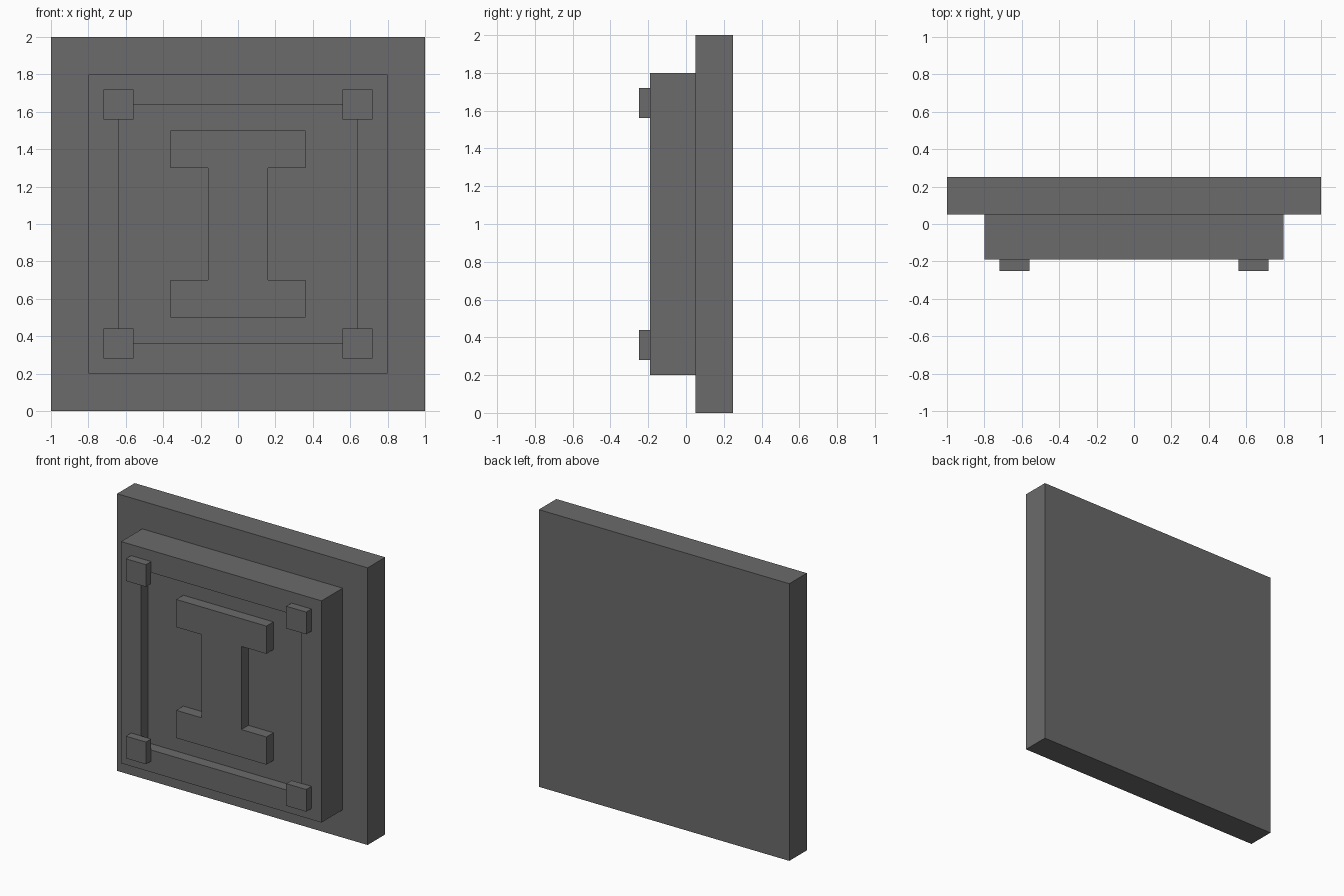
import bpy
import bmesh
from mathutils import Vector

if "Cube" in bpy.data.objects:
    bpy.data.objects.remove(bpy.data.objects["Cube"], do_unlink=True)

# Single stone colour
stone = bpy.data.materials.new("dark_grey_stone")
stone.use_nodes = True
colour = (0.15, 0.145, 0.15, 1)
stone.diffuse_color = colour
bsdf = next(n for n in stone.node_tree.nodes if n.type == "BSDF_PRINCIPLED")
bsdf.inputs["Base Color"].default_value = colour


def finish(bm, name):
    bmesh.ops.recalc_face_normals(bm, faces=bm.faces[:])
    mesh = bpy.data.meshes.new(name)
    bm.to_mesh(mesh)
    bm.free()
    mesh.materials.append(stone)
    obj = bpy.data.objects.new(name, mesh)
    bpy.context.collection.objects.link(obj)
    return obj


def slab(outline, front, back):
    """Extrude an (x, z) outline from the front depth to the back depth."""
    bm = bmesh.new()
    face = bm.faces.new([bm.verts.new((x, front, z)) for x, z in outline])
    result = bmesh.ops.extrude_face_region(bm, geom=[face], use_keep_orig=True)
    verts = [v for v in result["geom"] if isinstance(v, bmesh.types.BMVert)]
    bmesh.ops.translate(bm, verts=verts, vec=(0, back - front, 0))
    bmesh.ops.recalc_face_normals(bm, faces=bm.faces[:])
    return bm


def square(x, z, half):
    return [(x - half, z - half), (x + half, z - half),
            (x + half, z + half), (x - half, z + half)]


# Wide backing plate
finish(slab(square(0, 1, 1), 0.05, 0.25), "back_plate")

# Raised panel with a square recess in its front
bm = slab(square(0, 1, 0.8), -0.19, 0.05)
front = min(bm.faces, key=lambda f: f.calc_center_median().y)
bmesh.ops.inset_region(bm, faces=[front], thickness=0.16, use_even_offset=True)
sunk = bmesh.ops.extrude_discrete_faces(bm, faces=[front])["faces"][0]
bmesh.ops.translate(bm, verts=sunk.verts[:], vec=Vector((0, 0.08, 0)))
finish(bm, "recessed_panel")

# Beam-shaped emblem standing in the recess, flush with the panel rim
right_half = [(0.36, 0.5), (0.36, 0.7), (0.16, 0.7),
              (0.16, 1.3), (0.36, 1.3), (0.36, 1.5)]
left_half = [(-x, z) for x, z in reversed(right_half)]
finish(slab(right_half + left_half, -0.19, -0.11), "beam_emblem")

# Four corner studs
for side, x in (("right", -0.64), ("left", 0.64)):
    for level, z in (("lower", 0.36), ("upper", 1.64)):
        finish(slab(square(x, z, 0.08), -0.25, -0.19), f"{level}_{side}_stud")
